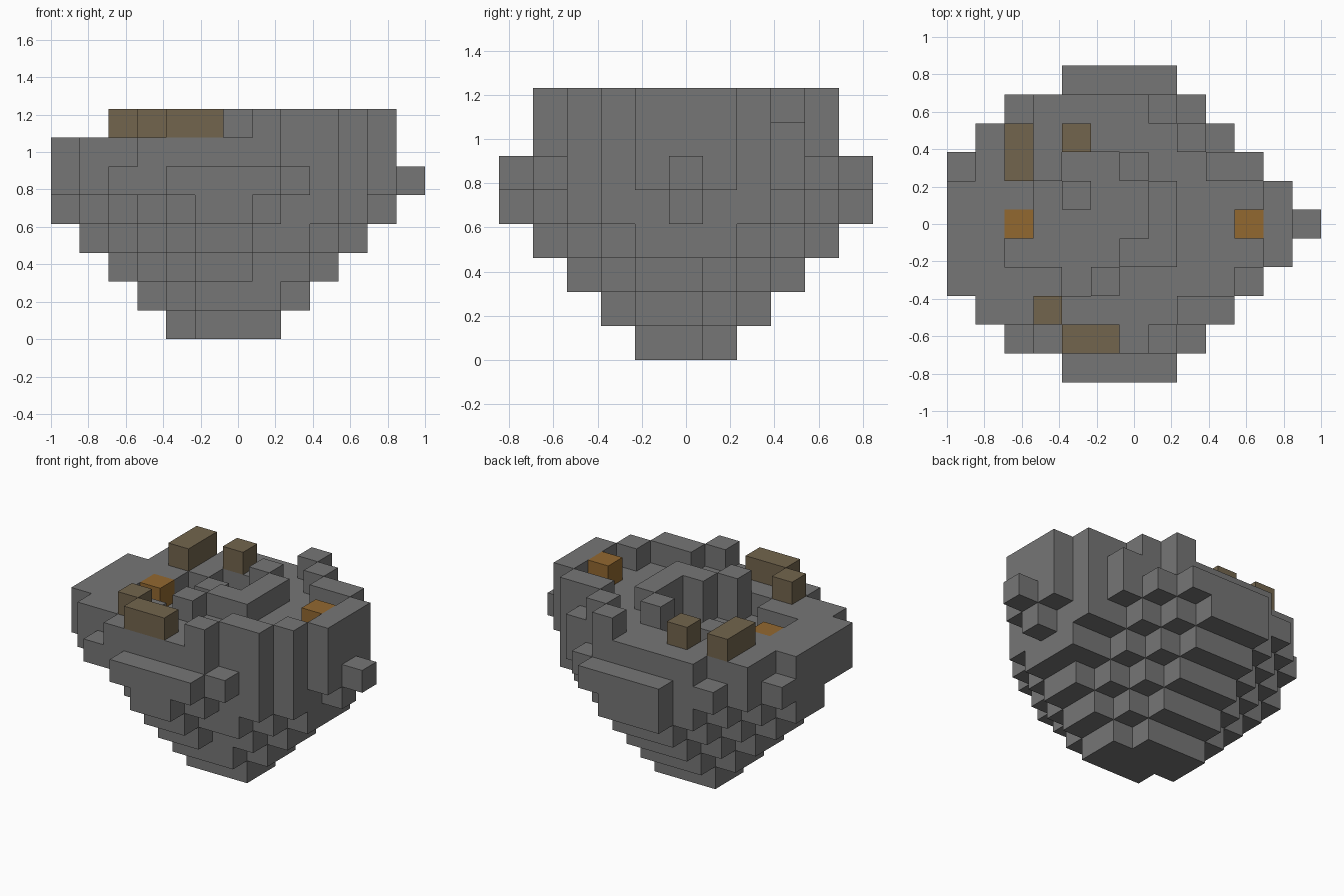
import bpy
import bmesh
from mathutils import Vector

cube = bpy.data.objects.get("Cube")
if cube:
    bpy.data.objects.remove(cube, do_unlink=True)

CELL = 2 / 13
ORIGIN = Vector((-1, -CELL * 5.5, 0))


def material(name, rgb):
    m = bpy.data.materials.new(name)
    m.use_nodes = True
    color = (*rgb, 1)
    m.diffuse_color = color
    m.node_tree.nodes["Principled BSDF"].inputs["Base Color"].default_value = color
    return m


stone = material("grey_stone", (0.18, 0.18, 0.18))
brown = material("dull_brown", (0.17, 0.13, 0.075))
orange = material("orange_ore", (0.29, 0.14, 0.03))


def span(y, first, last):
    """One row of grid cells along x."""
    return {(x, y) for x in range(first, last + 1)}


def grow(layer):
    """Widen a layer by one cell on its four sides."""
    steps = ((0, 0), (1, 0), (-1, 0), (0, 1), (0, -1))
    return {(x + a, y + b) for x, y in layer for a, b in steps}


def raised(layer, z):
    return {(x, y, z) for x, y in layer}


def build(name, cells, mat, solid=frozenset()):
    """Make the outer faces of a group of cubes; skip those against solid."""
    bm = bmesh.new()
    for cell in cells:
        c = Vector(cell)
        for axis in range(3):
            for side in (0, 1):
                n = Vector((0, 0, 0))
                n[axis] = side * 2 - 1
                beside = tuple(int(v) for v in c + n)
                if beside in cells or beside in solid:
                    continue
                u, v = Vector((0, 0, 0)), Vector((0, 0, 0))
                u[(axis + 1) % 3] = 1
                v[(axis + 2) % 3] = 1
                start = c + n * side
                corners = [start, start + u, start + u + v, start + v]
                if not side:
                    corners.reverse()
                bm.faces.new([bm.verts.new(ORIGIN + p * CELL) for p in corners])
    bmesh.ops.remove_doubles(bm, verts=bm.verts, dist=CELL / 100)
    mesh = bpy.data.meshes.new(name)
    bm.to_mesh(mesh)
    bm.free()
    mesh.materials.append(mat)
    ob = bpy.data.objects.new(name, mesh)
    bpy.context.collection.objects.link(ob)


# Stepped underside: every layer is one cell wider than the one below
layer = span(4, 5, 7) | span(5, 4, 7) | span(6, 4, 6)
underside = raised(layer, 0)
for z in range(1, 5):
    layer = grow(layer)
    if z == 2:
        layer -= {(7, 2)}
    if z == 3:
        layer |= {(10, 6)}
    if z == 4:
        layer -= {(8, 1), (11, 4), (11, 6), (7, 0), (4, 0)}
    underside |= raised(layer, z)

# Widest belt, with a knob on one side
starts = [4, 2, 1, 0, 0, 0]
ends = [7, 8, 9, 10, 11, 11]
belt = set()
for y in range(11):
    row = min(y, 10 - y)
    belt |= span(y, starts[row], ends[row])
belt_cells = raised(belt | {(12, 5)}, 5)

# Rim layer with a sunken pit
pit = span(3, 4, 5) | span(4, 2, 5) | span(5, 2, 6) | span(6, 3, 6) | span(7, 4, 5)
rim = {c for c in belt if 0 < c[1] < 10}
rim -= {(2, 1), (8, 1), (2, 9), (8, 9), (0, 7)}
pillars = {(5, 3), (6, 4), (6, 7)} | {(7, y) for y in (4, 5, 6)}
rim = (rim - pit) | pillars | {(4, 6)}

# High wall on one side and pillars in the middle
wall = {(7, 1), (10, 3), (8, 8), (7, 9)}
wall |= span(2, 8, 9) | span(7, 9, 10) | {(11, y) for y in (4, 5, 6)}

body = underside | belt_cells | raised(rim, 6) | raised(wall | pillars, 7)

# Coloured blocks set into and on top of the rim
ore = {"ore_block_right": {(2, 5, 6)}, "ore_block_left": {(10, 5, 7)}}
posts = {
    "front_long_block": {(4, 1), (5, 1)},
    "front_small_block": {(3, 2)},
    "back_long_block": {(2, 7), (2, 8)},
    "back_small_block": {(4, 8)},
}
inlays = set().union(*ore.values())
for cells in posts.values():
    inlays |= raised(cells, 7)

build("stone_body", body, stone, inlays)
for name, cells in ore.items():
    build(name, cells, orange, body)
for name, cells in posts.items():
    build(name, raised(cells, 7), brown, body)
